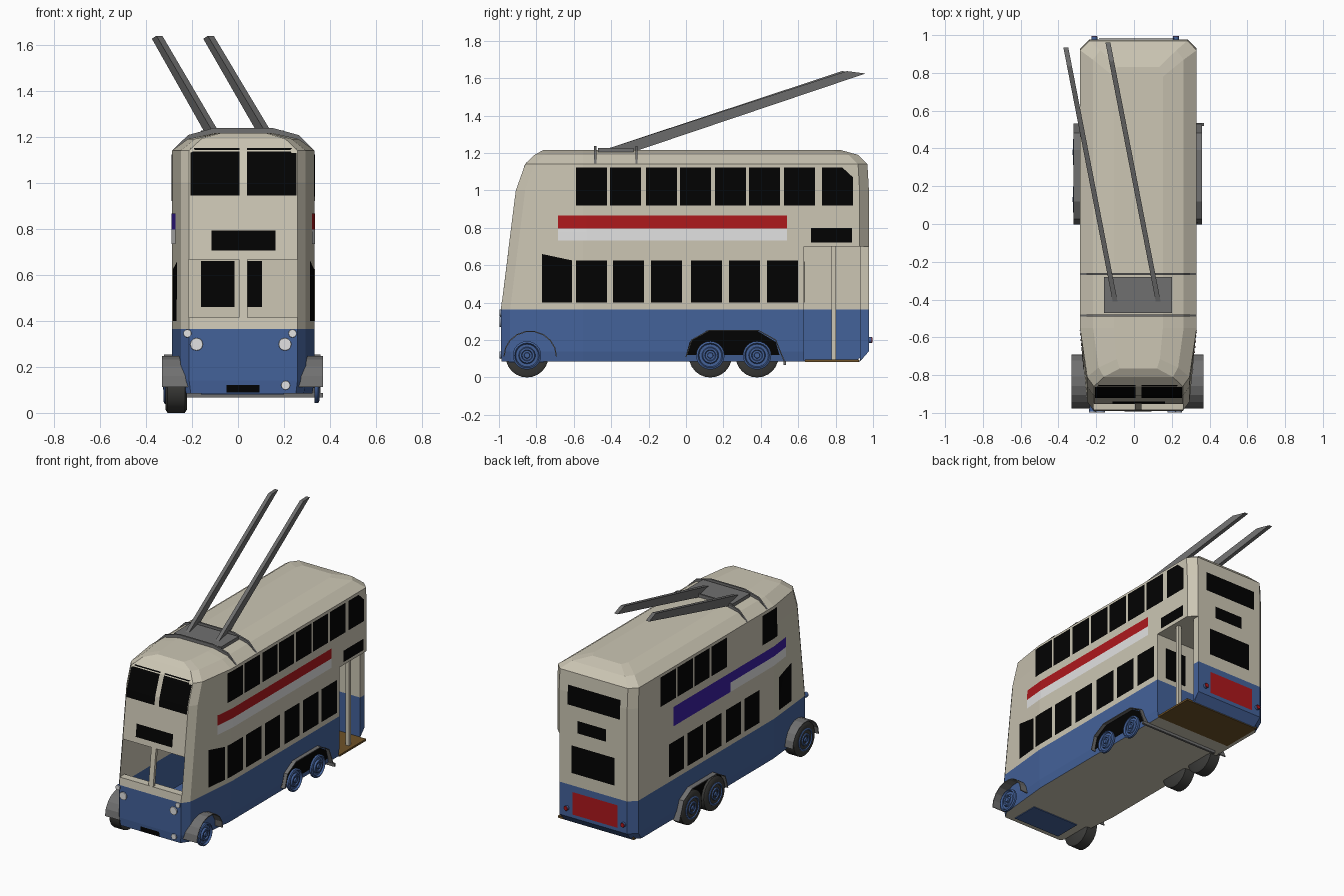
import bpy, bmesh, math
from mathutils import Vector
from mathutils.bvhtree import BVHTree

if "Cube" in bpy.data.objects:
    bpy.data.objects.remove(bpy.data.objects["Cube"])

MID = 0.023  # centre line of the body


def material(name, hexcode):
    srgb = [int(hexcode[i:i + 2], 16) / 255 for i in (0, 2, 4)]
    col = [c / 12.92 if c < 0.04 else ((c + 0.055) / 1.055) ** 2.4 for c in srgb] + [1]
    m = bpy.data.materials.new(name)
    m.use_nodes = True
    m.diffuse_color = col
    m.node_tree.nodes["Principled BSDF"].inputs["Base Color"].default_value = col
    return m


cream = material("cream", "ccc6b4")
blue = material("blue", "44629a")
black = material("black_glass", "020202")
red = material("red", "ae181c")
white = material("white", "e2e2e2")
purple = material("purple", "3a1ea0")
grey = material("grey_metal", "707070")
rubber = material("rubber", "3c3c3a")
brown = material("brown_floor", "6e5228")


def make(name, verts, faces, *mats):
    me = bpy.data.meshes.new(name)
    me.from_pydata([tuple(v) for v in verts], [], faces)
    bm = bmesh.new()
    bm.from_mesh(me)
    bmesh.ops.recalc_face_normals(bm, faces=bm.faces)
    bm.to_mesh(me)
    bm.free()
    for m in mats:
        me.materials.append(m)
    ob = bpy.data.objects.new(name, me)
    bpy.context.collection.objects.link(ob)
    return ob


def loft(name, rings, *mats):
    n = len(rings[0])
    faces = [(k * n + i, k * n + (i + 1) % n, (k + 1) * n + (i + 1) % n, (k + 1) * n + i)
             for k in range(len(rings) - 1) for i in range(n)]
    faces += [tuple(range(n))[::-1], tuple(range(len(rings) * n - n, len(rings) * n))]
    return make(name, [p for r in rings for p in r], faces, *mats)


def box(name, x, y, z, *mats):
    return loft(name, [[(x[0], y[0], h), (x[1], y[0], h), (x[1], y[1], h), (x[0], y[1], h)] for h in z], *mats)


# Body shell: horizontal rings (height, front, rear, half width)
def ring(z, front, rear, hw):
    s = hw / 0.31
    half = [(0.236 * s, front), (0.272 * s, front + 0.05), (hw, -0.55), (hw, rear - 0.05), (0.26 * s, rear)]
    return [(MID + x, y, z) for x, y in half] + [(MID - x, y, z) for x, y in reversed(half)]


body = loft("body", [ring(*r) for r in (
    (0.085, -0.985, 0.93, 0.3), (0.14, -0.99, 0.978, 0.309), (0.364, -0.99, 0.978, 0.309),
    (1.0, -0.91, 0.978, 0.309), (1.14, -0.86, 0.97, 0.309), (1.19, -0.81, 0.92, 0.24),
    (1.215, -0.765, 0.83, 0.13))], cream, blue)
bm = bmesh.new()
bm.from_mesh(body.data)
skin = BVHTree.FromBMesh(bm)
bm.free()

# Open rear platform with its cut-back corner, hollow interior and windscreen opening
cutters = [box("platform_cutter", (-0.25, 0.5), (0.63, 0.93), (0.092, 0.7)),
           box("corner_cutter", (0.28, 0.52), (0.64, 1.1), (0.094, 0.699)),
           box("interior_cutter", (-0.215, 0.26), (-0.93, 0.6), (0.11, 0.667)),
           box("windscreen_cutter", (-0.214, 0.259), (-1.2, -0.8), (0.415, 0.666))]
for c in cutters:
    c.hide_render = True
    mod = body.modifiers.new(c.name, "BOOLEAN")
    mod.operation, mod.solver, mod.object = "DIFFERENCE", "EXACT", c
shell = bpy.data.meshes.new_from_object(body.evaluated_get(bpy.context.evaluated_depsgraph_get()))
body.modifiers.clear()
for c in cutters:
    bpy.data.objects.remove(c)

# Blue below the waist line, cream above and underneath
bm = bmesh.new()
bm.from_mesh(shell)
bmesh.ops.bisect_plane(bm, geom=bm.verts[:] + bm.edges[:] + bm.faces[:],
                       plane_co=(0, 0, 0.364), plane_no=(0, 0, 1))
for f in bm.faces:
    f.material_index = 1 if f.calc_center_median().z < 0.364 and f.normal.z > -0.9 else 0
bm.to_mesh(shell)
bm.free()
body.data = shell

AXES = {"left": Vector((1, 0, 0)), "right": Vector((-1, 0, 0)), "front": Vector((0, -1, 0)), "rear": Vector((0, 1, 0))}


# Thin plate draped on the shell from four (u, z) corners
def drape(name, mat, side, quad, n=8):
    out = AXES[side]
    bl, br, tr, tl = [Vector(q) for q in quad]
    verts = []
    for j in range(n + 1):
        for i in range(n + 1):
            u, z = bl.lerp(br, i / n).lerp(tl.lerp(tr, i / n), j / n)
            start = (Vector((0, u, z)) if out.x else Vector((u, 0, z))) + out * 3
            hit = skin.ray_cast(start, -out)[0]
            verts.append(hit + out * 0.003)
    faces = [(a, a + 1, a + n + 2, a + n + 1) for j in range(n) for a in range(j * (n + 1), j * (n + 1) + n)]
    ob = make(name, verts, faces, mat)
    if sum(p.normal.dot(out) for p in ob.data.polygons) < 0:
        ob.data.flip_normals()


def rect(name, mat, side, u0, u1, z0, z1):
    drape(name, mat, side, [(u0, z0), (u1, z0), (u1, z1), (u0, z1)])


# Side windows
W = 0.166
lower = (-.588, -.39, -.187, .027, .23, .433)
rows = (("left", 0.92, 1.123, (-.588, -.406, -.214, -.032, .155, .337, .524)),
        ("right", 0.92, 1.123, (-.588, -.032, .155, .337, .524)),
        ("left", 0.40, 0.626, lower), ("right", 0.40, 0.626, lower[:1] + lower[1:]))
for side, z0, z1, starts in rows:
    for y in starts:
        if (side, y) != ("right", lower[0]) or z0 > 0.5:
            rect(side + "_window", black, side, y, y + W, z0, z1)
for side in ("left", "right"):
    drape(side + "_front_window", black, side, [(-.77, .4), (-.61, .4), (-.61, .626), (-.77, .66)])
rect("left_rear_window", black, "left", .727, .835, .92, 1.123)
drape("left_rear_window_corner", black, "left", [(.835, .92), (.893, .92), (.893, 1.07), (.835, 1.123)])

# Side panels and sign
rect("left_red_panel", red, "left", -.684, .54, .797, .866)
rect("left_white_panel", white, "left", -.684, .54, .733, .797)
rect("left_sign", black, "left", .668, .888, .722, .8)
rect("right_purple_panel", purple, "right", -.7, .55, .797, .866)
rect("right_purple_lower_panel", purple, "right", -.07, .55, .733, .797)
rect("right_white_panel", white, "right", -.7, -.07, .733, .797)

# Front and rear glass, signs and panel
rect("front_upper_window", black, "front", -.207, .007, .945, 1.15)
rect("front_upper_window", black, "front", .04, .255, .945, 1.15)
rect("front_sign", black, "front", -.115, .163, .706, .793)
rect("front_plate", black, "front", -.05, .093, .088, .122)
rect("rear_upper_window", black, "rear", -.185, .215, .915, 1.05)
rect("rear_sign", black, "rear", -.077, .14, .735, .82)
rect("rear_lower_window", black, "rear", -.14, .185, .45, .64)
rect("rear_red_panel", red, "rear", -.165, .18, .165, .32)

# Bulkhead windows, windscreen post and platform fittings
for x0, x1 in ((-.16, -.015), (.025, .105)):
    box("bulkhead_window", (x0, x1), (.594, .6), (.46, .66), black)
loft("windscreen_post", [[(MID + dx, y + dy, z) for dx, dy in ((-.018, 0), (.018, 0), (.018, .02), (-.018, .02))]
                         for y, z in ((-.983, .41), (-.951, .67))], cream)
box("platform_window", (.1, .26), (.63, .633), (.4, .62), black)
box("platform_floor", (-.25, .33), (.635, .925), (.082, .095), brown)
box("platform_pole", (.275, .301), (.777, .803), (.09, .7), cream)
box("underfloor_panel", (-.16, .2), (-.95, -.76), (.08, .086), blue)


# Round parts turned about an axis: profile of (radius, offset)
def turned(name, profile, centre, out, mat, n=24):
    out = Vector(out)
    side = out.cross(Vector((0, 0, 1)))
    rings = [[Vector(centre) + out * o + r * (math.cos(math.tau * i / n) * side
             + math.sin(math.tau * i / n) * Vector((0, 0, 1))) for i in range(n)] for r, o in profile]
    ob = loft(name, rings, mat)
    bpy.ops.object.select_all(action="DESELECT")
    ob.select_set(True)
    bpy.context.view_layer.objects.active = ob
    bpy.ops.object.shade_smooth_by_angle(angle=0.6)


# Lamps
for x, z, r in ((-.18, .298, .028), (.204, .298, .028), (-.22, .345, .018), (.237, .345, .018), (.207, .12, .02)):
    turned("front_lamp_housing", [(r * .8, .95), (r, .993)], (x, 0, z), (0, -1, 0), blue, 12)
    turned("front_lamp_lens", [(r, .993), (r * .95, .998)], (x, 0, z), (0, -1, 0), white, 12)
for x in (-.21, .222):
    turned("rear_lamp_housing", [(.016, .94), (.016, .993)], (x, 0, .2), (0, 1, 0), blue, 12)
    turned("rear_lamp_lens", [(.016, .993), (.014, .996)], (x, 0, .2), (0, 1, 0), red, 12)

# Wheels: hubs on both sides, tyres on the right
hub = [(.076, 0), (.076, .015), (.066, .02), (.06, .008), (.045, .008), (.04, .02),
       (.03, .02), (.026, .012), (.016, .012), (.014, .022)]
for y in (-.85, .13, .38):
    turned("left_hub", hub, (.333, y, .118), (1, 0, 0), blue)
    turned("right_hub", hub, (-.303, y, .115), (-1, 0, 0), blue)
    turned("right_tyre", [(.1, -.095), (.115, -.085), (.115, -.01), (.1, 0), (.078, 0)],
           (-.316, y, .115), (-1, 0, 0), rubber)


# Mudguards: thin bent strips mirrored about the centre line
def mudguard(name, path, inner, outer):
    for s in (-1, 1):
        verts = [(MID - .004 + s * x, y, z) for y, z in path for x in (inner, outer)]
        ob = make(name, verts, [(i, i + 1, i + 3, i + 2) for i in range(0, len(verts) - 2, 2)], grey)
        mod = ob.modifiers.new("thickness", "SOLIDIFY")
        mod.thickness, mod.offset = 0.006, 0


arc = [math.radians(a) for a in range(0, 181, 20)]
mudguard("front_mudguard", [(-.833 - .14 * math.cos(a), .112 + .135 * math.sin(a)) for a in arc], .23, .35)
mudguard("rear_mudguard", [(0, .11), (.03, .2), (.12, .25), (.39, .25), (.48, .2), (.53, .075)], .29, .34)
for side in ("left", "right"):
    drape("wheel_arch", black, side, [(0, .12), (.5, .12), (.48, .19), (.02, .19)])
    drape("wheel_arch_top", black, side, [(.02, .19), (.48, .19), (.38, .25), (.11, .25)])
box("mudguard_bar", (-.23, .37), (.52, .535), (.067, .087), grey)

# Roof gear: deck, two hoops and two poles
box("roof_deck", (-.16, .2), (-.47, -.28), (1.2, 1.226), grey)
arch = [(-.308, 1.14), (-.24, 1.207), (-.13, 1.237), (.13, 1.237), (.24, 1.207), (.308, 1.14)]
for y in (-.485, -.265):
    loft("roof_hoop", [[(MID + x * k, y + dy, z - dz) for dy, dz, k in
                        ((-.006, 0, 1), (.006, 0, 1), (.006, .025, .97), (-.006, .025, .97))]
                       for x, z in arch], grey)
for x, tip in ((-.1, .935), (.128, .96)):
    loft("trolley_pole", [[(x - .194 * (y + .41) + dx, y, z) for y, z, dx in
                           ((a, za, -.013), (b, zb, -.013), (b, zb, .013), (a, za, .013))]
                          for a, b, za, zb in ((-.46, -.27, 1.21, 1.21), (tip - .1, tip, 1.638, 1.625))], grey)
